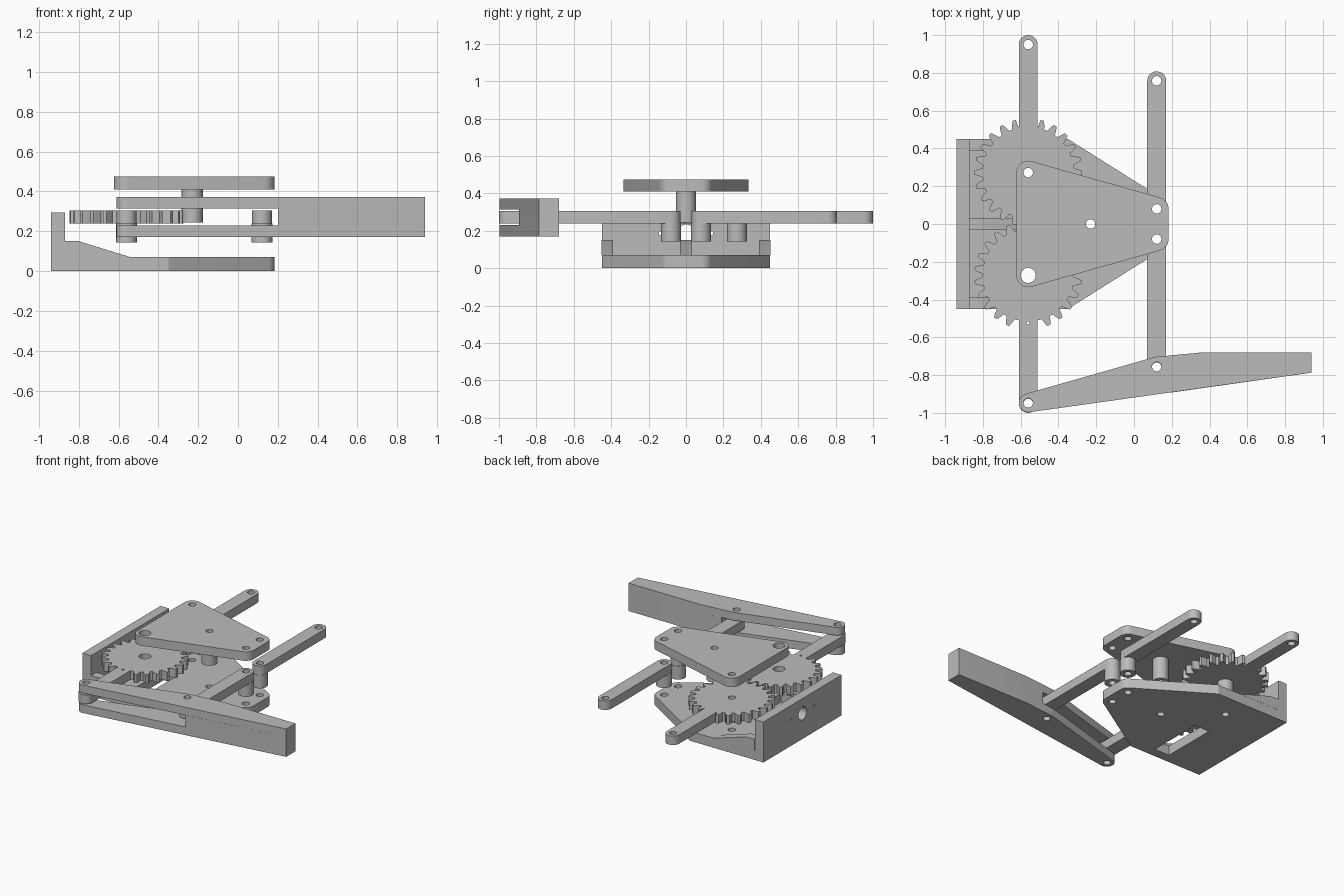
import bpy, bmesh, math
from mathutils import Matrix, Vector
from mathutils.geometry import convex_hull_2d

if "Cube" in bpy.data.objects:
    bpy.data.objects.remove(bpy.data.objects["Cube"], do_unlink=True)

grey = bpy.data.materials.new("plain_grey")
grey.use_nodes = True
grey.diffuse_color = (0.5, 0.5, 0.5, 1)
grey.node_tree.nodes["Principled BSDF"].inputs["Base Color"].default_value = (0.5, 0.5, 0.5, 1)

FLAT = Matrix.Identity(4)
ALONG_X = Matrix(((0, 0, 1, 0), (1, 0, 0, 0), (0, 1, 0, 0), (0, 0, 0, 1)))
ALONG_Y = Matrix(((1, 0, 0, 0), (0, 0, -1, 0), (0, 1, 0, 0), (0, 0, 0, 1)))


def circle(x, y, r, n=32):
    return [(x + r * math.cos(i * math.tau / n), y + r * math.sin(i * math.tau / n)) for i in range(n)]


def hull(*discs):
    """Convex outline around discs (x, y, radius); radius 0 is a sharp corner."""
    pts = []
    for x, y, r in discs:
        pts += circle(x, y, r) if r else [(x, y)]
    return [pts[i] for i in convex_hull_2d([Vector(p) for p in pts])]


def plate(name, outline, holes, low, high, frame=FLAT):
    """Extrude an outline with holes between two heights of the frame."""
    curve = bpy.data.curves.new(name, "CURVE")
    curve.dimensions = "2D"
    curve.fill_mode = "BOTH"
    curve.extrude = (high - low) / 2
    for loop in [outline] + holes:
        spline = curve.splines.new("POLY")
        spline.points.add(len(loop) - 1)
        for point, (x, y) in zip(spline.points, loop):
            point.co = (x, y, 0, 1)
        spline.use_cyclic_u = True
    temp = bpy.data.objects.new(name + "_profile", curve)
    bpy.context.collection.objects.link(temp)
    graph = bpy.context.evaluated_depsgraph_get()
    mesh = bpy.data.meshes.new_from_object(temp.evaluated_get(graph))
    bpy.data.objects.remove(temp, do_unlink=True)
    bpy.data.curves.remove(curve)

    bm = bmesh.new()
    bm.from_mesh(mesh)
    bmesh.ops.remove_doubles(bm, verts=bm.verts, dist=0.00005)
    bmesh.ops.recalc_face_normals(bm, faces=bm.faces)
    bm.transform(frame @ Matrix.Translation((0, 0, (low + high) / 2)))
    for face in bm.faces:
        face.smooth = True
        face.material_index = 0
    bm.to_mesh(mesh)
    bm.free()
    mesh.set_sharp_from_angle(angle=math.radians(30))
    mesh.materials.clear()
    mesh.materials.append(grey)
    mesh.name = name
    obj = bpy.data.objects.new(name, mesh)
    bpy.context.collection.objects.link(obj)
    return obj


GX, GY = -0.56, 0.272      # gear axis
LX, LY = 0.12, 0.08        # link pivot
CX = -0.23                 # centre post
PIN = 0.025                # pin hole radius
ARM = 0.05                 # half width of arms and posts
Z0, Z1 = 0.24, 0.305       # moving layer


def pin(x, y, r=PIN):
    return circle(x, y, r, 24)


link_pins = [pin(LX, LY), pin(LX, -LY)]

# Base plate with a motor slot
slot = [(-0.62, -0.38), (-0.50, -0.38), (-0.50, 0.03), (-0.62, 0.03)]
plate("base_plate",
      hull((-0.94, 0.45, 0), (-0.94, -0.45, 0), (-0.35, 0.45, 0), (-0.35, -0.45, 0),
           (LX, LY, 0.063), (LX, -LY, 0.063)),
      link_pins + [pin(CX, 0), pin(GX, GY), slot], 0, 0.07)

# Mounting wall with a large hole and two screw holes
plate("mounting_wall", [(-0.45, 0.07), (0.45, 0.07), (0.45, 0.295), (-0.45, 0.295)],
      [circle(0, 0.187, 0.047), pin(0.135, 0.187, 0.011), pin(-0.135, 0.187, 0.011)],
      -0.94, -0.87, ALONG_X)

# Ribs bracing the wall
rib = [(-0.87, 0.07), (-0.54, 0.07), (-0.80, 0.15), (-0.87, 0.15)]
for label, y in (("right", -0.42), ("middle", 0), ("left", 0.42)):
    plate(label + "_rib", rib, [], -y - 0.031, -y + 0.031, ALONG_Y)

# Cover plate
plate("cover_plate",
      hull((GX, GY, 0.063), (GX, -GY, 0.063), (LX, LY, 0.063), (LX, -LY, 0.063)),
      link_pins + [pin(CX, 0), pin(GX, GY), pin(GX, -GY, 0.04)], 0.41, 0.475)


# Gears, each with its arm in one piece
def gear_outline(reach, phase, teeth=24):
    tooth = [(-0.36, 0.243), (-0.25, 0.265), (-0.12, 0.286),
             (0.12, 0.286), (0.25, 0.265), (0.36, 0.243)]
    pts = []
    for i in range(teeth + 1):
        for offset, r in tooth:
            a = (i + phase + offset) * math.tau / teeth
            if 0.21 < a < math.tau - 0.21:
                pts.append((-r * math.sin(a), r * math.cos(a)))
    arc = [i * math.pi / 16 for i in range(17)]
    root = 0.238
    return (pts + [(ARM, root)]
            + [(ARM * math.cos(a), reach + ARM * math.sin(a)) for a in arc]
            + [(-ARM, root)])


for label, side, phase, bore in (("left", 1, 0, PIN), ("right", -1, 0.5, 0.04)):
    outline = [(GX + x, side * (GY + y)) for x, y in gear_outline(0.95 - GY, phase)]
    holes = [pin(GX, side * GY, bore), pin(GX, side * 0.95)]
    if side < 0:
        holes.append(pin(GX, -0.525, 0.008))
    plate(label + "_gear_arm", outline, holes, Z0, Z1)

    # Parallel link and its post
    end = side * 0.758
    plate(label + "_link", hull((LX, side * LY, ARM), (LX, end, ARM)),
          [pin(LX, side * LY), pin(LX, end)], Z0, Z1)
    plate(label + "_link_post", circle(LX, side * LY, 0.053), [pin(LX, side * LY)], 0.143, Z0)

# Gear post and centre post
plate("gear_post", circle(GX, GY, 0.053), [pin(GX, GY)], 0.143, Z0)
plate("centre_post", circle(CX, 0, 0.053), [pin(CX, 0)], 0.245, 0.41)

# Gripper finger: two fork plates with a solid jaw between them
jaw = [(0.94, -0.68, 0), (0.94, -0.787, 0), (0.36, -0.68, 0)]
finger = hull((GX, -0.947, ARM), (LX, -0.755, 0.052), *jaw)
finger_pins = [pin(GX, -0.947), pin(LX, -0.755)]
plate("finger_lower_fork", finger, finger_pins, 0.17, 0.23)
plate("finger_upper_fork", finger, finger_pins, 0.315, 0.373)
plate("finger_jaw_core", hull((0.2, -0.695, 0), (0.2, -0.892, 0), *jaw), [], 0.23, 0.315)
